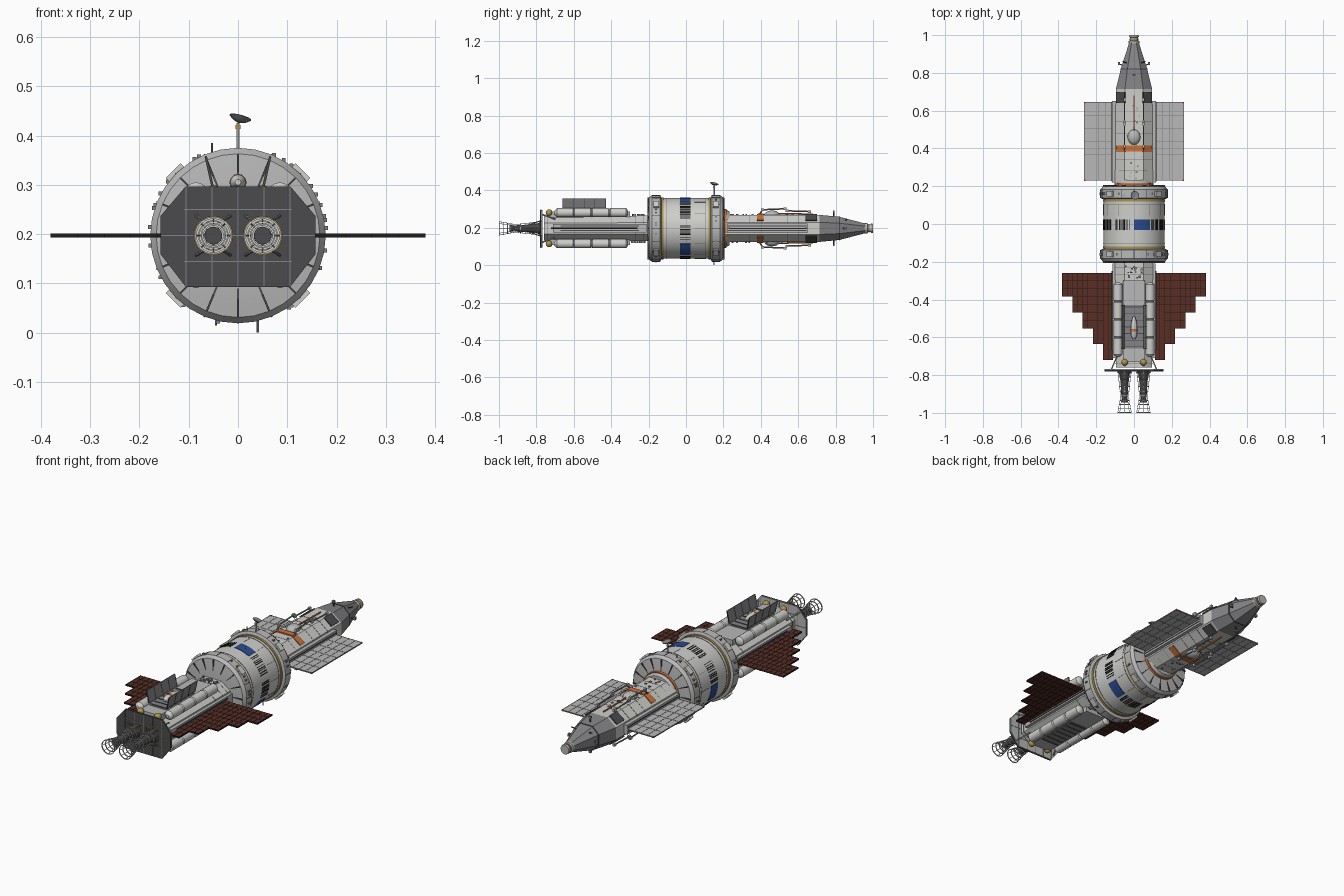
import bpy, bmesh, random
from math import sin, cos, pi, radians
from mathutils import Matrix, Vector

if "Cube" in bpy.data.objects:
    bpy.data.objects.remove(bpy.data.objects["Cube"])
random.seed(4)
ZC = 0.197  # height of the long axis


def material(name, *rgb):
    m = bpy.data.materials.new(name)
    m.use_nodes = True
    m.diffuse_color = (*rgb, 1)
    m.node_tree.nodes["Principled BSDF"].inputs["Base Color"].default_value = (*rgb, 1)
    return m


WHITE = material("white", .62, .62, .6)
LIGHT = material("light grey", .48, .48, .48)
MID = material("mid grey", .23, .23, .24)
DARK = material("dark grey", .07, .07, .075)
BLACK = material("black", .012, .012, .012)
BROWN = material("red brown", .1, .026, .018)
ORANGE = material("orange", .6, .17, .04)
BLUE = material("blue", .025, .07, .28)
GOLD = material("gold", .42, .29, .07)


def finish(name, bm, mat, smooth=False):
    bmesh.ops.recalc_face_normals(bm, faces=bm.faces)
    me = bpy.data.meshes.new(name)
    bm.to_mesh(me)
    bm.free()
    me.materials.append(mat)
    if smooth:
        me.polygons.foreach_set("use_smooth", [True] * len(me.polygons))
        me.set_sharp_from_angle(angle=radians(35))
    ob = bpy.data.objects.new(name, me)
    bpy.context.collection.objects.link(ob)
    return ob


def boxes(name, items, mat):
    """Each item: centre, size, optional turn about y."""
    bm = bmesh.new()
    for c, s, *turn in items:
        m = Matrix.Translation(c) @ Matrix.Rotation(turn[0] if turn else 0, 4, 'Y')
        bmesh.ops.create_cube(bm, size=1, matrix=m @ Matrix.Diagonal((*s, 1)))
    return finish(name, bm, mat)


def loft(name, section, stations, mat, x=0, z=ZC, smooth=False):
    """Sweep an x-z section along y; stations are (y, x scale, z scale)."""
    bm = bmesh.new()
    rings = [[bm.verts.new((x + sx * u, y, z + sz * v)) for u, v in section]
             for y, sx, sz in stations]
    n = len(section)
    for a, b in zip(rings, rings[1:]):
        for i in range(n):
            bm.faces.new((a[i], a[(i + 1) % n], b[(i + 1) % n], b[i]))
    bm.faces.new(rings[0])
    bm.faces.new(rings[-1])
    return finish(name, bm, mat, smooth)


def lathe(name, profile, mat, x=0, z=ZC, n=32):
    circle = [(sin(2 * pi * i / n), cos(2 * pi * i / n)) for i in range(n)]
    return loft(name, circle, [(y, r, r) for y, r in profile], mat, x, z, True)


def rods(name, segments, r, mat):
    bm = bmesh.new()
    for a, b in segments:
        a, b = Vector(a), Vector(b)
        m = Matrix.Translation((a + b) / 2) @ (b - a).to_track_quat('Z', 'Y').to_matrix().to_4x4()
        bmesh.ops.create_cone(bm, cap_ends=True, segments=6, radius1=r, radius2=r,
                              depth=(b - a).length, matrix=m)
    return finish(name, bm, mat, True)


def ring(name, x, y, r, t, mat, n=24):
    """Open band around a y axis."""
    bm = bmesh.new()
    prof = [(y - t, r - t), (y - t, r + t), (y + t, r + t), (y + t, r - t)]
    loops = [[bm.verts.new((x + q * sin(2 * pi * i / n), p, ZC + q * cos(2 * pi * i / n)))
              for i in range(n)] for p, q in prof]
    for a, b in zip(loops, loops[1:] + loops[:1]):
        for i in range(n):
            bm.faces.new((a[i], a[(i + 1) % n], b[(i + 1) % n], b[i]))
    return finish(name, bm, mat, True)


def ball(name, c, r, mat, scale=(1, 1, 1)):
    bm = bmesh.new()
    bmesh.ops.create_uvsphere(bm, u_segments=16, v_segments=10, radius=r,
                              matrix=Matrix.Translation(c) @ Matrix.Diagonal((*scale, 1)))
    return finish(name, bm, mat, True)


def polar(r, a, y):
    return (r * sin(a), y, ZC + r * cos(a))


# Central drum: barrel, flanges, gold bands
lathe("drum_barrel", [(-.15, .162), (.15, .162)], WHITE, n=48)
for s, tag in ((-1, "rear"), (1, "front")):
    lathe(tag + "_flange", [(s * .132, .165), (s * .138, .178), (s * .182, .178), (s * .198, .166),
                            (s * .2, .15), (s * .207, .1)], LIGHT, n=32)
    lathe(tag + "_gold_band", [(s * .12, .165), (s * .131, .165)], GOLD, n=48)
    lathe(tag + "_dark_band", [(s * .104, .1635), (s * .107, .1635)], MID, n=48)
    spokes = [i * pi / 8 for i in range(16)]
    boxes(tag + "_flange_ribs", [(polar(.132, a, s * .2), (.004, .012, .066), a) for a in spokes], DARK)
    boxes(tag + "_rim_seams", [(polar(.1765, a, s * .16), (.003, .044, .005), a) for a in spokes], DARK)
    boxes(tag + "_flange_pads", [(polar(.18, a, s * .16), (.042, .03, .012), a)
                                 for a in spokes[2::4]], WHITE)
    boxes(tag + "_rim_details", [(polar(.179, random.uniform(0, 2 * pi), s * .16), (.008, .012, .008))
                                 for _ in range(14)], MID)

# Painted drum markings repeat three times around
bars, blues = [], []
for k in range(3):
    base = k * 120
    for d in range(2, 32, 3):
        a = radians(base + d)
        blues.append((polar(.1625, a, -.003), (.0095, .056, .003), a))
    for d in (36, 39, 44, 47, 50, 55, 59, 62, 66, 70, 84, 87, 92, 95, 99, 102, 107, 111):
        a = radians(base + d)
        bars.append((polar(.1625, a, -.003), (random.choice((.003, .005)), .056, .003), a))
boxes("blue_markings", blues, BLUE)
boxes("black_markings", bars, BLACK)
boxes("drum_seams", [(polar(.162, a * pi / 6, .075), (.002, .06, .002), a * pi / 6)
                     for a in range(12)], MID)

# Forward hull: eight-sided body, tapering nose
OCT = [(-1, -.45), (-.5, -1), (.5, -1), (1, -.45), (1, .45), (.5, 1), (-.5, 1), (-1, .45)]
loft("forward_hull", OCT, [(.19, .1, .073), (.715, .096, .072)], WHITE)
loft("nose", OCT, [(.715, .096, .072), (.82, .07, .062), (.965, .024, .024)], MID)
loft("nose_seam", OCT, [(.817, .072, .064), (.823, .071, .063)], DARK)
lathe("nose_collar", [(.955, .028), (.97, .028), (.972, .02), (.988, .02), (.99, .026), (1, .024)], LIGHT, n=16)
lathe("nose_gold_ring", [(.975, .023), (.982, .023)], GOLD, n=16)
lathe("orange_collar", [(.204, .105), (.217, .103)], ORANGE)
lathe("hull_collar", [(.217, .098), (.232, .09)], LIGHT)
for i, y in enumerate((.28, .34, .48, .54, .6)):
    loft("hull_seam_%d" % i, OCT, [(y, .0985, .0735), (y + .002, .0985, .0735)], MID)


def bevel_patch(name, y0, y1, mat):
    """Plates on the four slanted hull faces."""
    for i, (sx, sz) in enumerate(((1, 1), (-1, 1), (1, -1), (-1, -1))):
        sec = [(sx * .043, sz * .068), (sx * .049, sz * .077), (sx * .094, sz * .044), (sx * .088, sz * .038)]
        loft("%s_%d" % (name, i), sec, [(y0, 1, 1), (y1, 1, 1)], mat)


bevel_patch("dark_window", .64, .7, DARK)
bevel_patch("orange_stripe", .38, .415, ORANGE)
for s, tag in ((1, "top"), (-1, "bottom")):
    ball(tag + "_dome", (0, .46, ZC + s * .072), .034, LIGHT, (1, 1.2, .7))
    boxes(tag + "_orange_block", [((0, .4, ZC + s * .074), (.1, .03, .01))], ORANGE)
    rods(tag + "_orange_rail", [((0, .43, ZC + s * .08), (0, .68, ZC + s * .076))], .004, ORANGE)
    # Jointed arms folded along the hull
    for x in (-.05, .05):
        pts = [(x, y, ZC + s * h) for y, h in ((.39, .07), (.41, .1), (.53, .105), (.54, .094), (.66, .09))]
        rods(tag + "_arm", list(zip(pts, pts[1:])), .004, MID)
        boxes(tag + "_arm_joints", [(p, (.011, .016, .013)) for p in pts[1:]], LIGHT)
    # Short nose aerials
    rods(tag + "_aerials", [((s * .06, .84, ZC), (s * .085, .85, ZC)),
                            ((0, .79, ZC + s * .06), (0, .79, ZC + s * .092)),
                            ((s * .03, .85, ZC + .04), (s * .06, .86, ZC + .05))], .003, DARK)
    boxes(tag + "_aerial_heads", [((s * .08, .85, ZC), (.01, .014, .014)),
                                  ((0, .79, ZC + s * .09), (.014, .01, .01))], MID)

# Aft hull with its cargo spine
loft("aft_hull", OCT, [(-.76, .096, .065), (-.19, .1, .068)], WHITE)
boxes("aft_spine", [((0, -.515, ZC), (.115, .43, .18))], LIGHT)
boxes("bay_floor", [((0, -.545, ZC + s * .0905), (.1, .23, .004)) for s in (1, -1)], MID)
boxes("bay_slats", [((0, -.65 + i * .035, ZC + s * .093), (.1, .004, .004))
                    for i in range(7) for s in (1, -1)], DARK)
lathe("stowed_pod", [(-.61, .006), (-.59, .016), (-.53, .017), (-.49, .006)], WHITE, z=.305, n=12)
lathe("stowed_pod_band", [(-.57, .0175), (-.555, .0175)], ORANGE, z=.305, n=12)
for i, y in enumerate((-.23, -.27, -.33, -.74)):
    loft("aft_seam_%d" % i, OCT, [(y, .1005, .0685), (y + .002, .1005, .0685)], MID)

for s, tag in ((1, "left"), (-1, "right")):
    # Open bay doors
    door = [(s * .05, .1), (s * .053, .1), (s * .067, .161), (s * .064, .161)]
    loft(tag + "_bay_door", door, [(-.66, 1, 1), (-.43, 1, 1)], MID)
    boxes(tag + "_door_ribs", [((s * .0585, -.66 + i * .0575, ZC + .13), (.005, .003, .062), s * .22)
                               for i in range(5)], DARK)
    # Side rails
    boxes(tag + "_forward_rail", [((s * .106, .435, ZC), (.02, .43, .05))], LIGHT)
    boxes(tag + "_aft_rail", [((s * .105, -.46, ZC), (.018, .5, .045))], LIGHT)
    boxes(tag + "_rail_grooves", [((s * .112, y, ZC + h), (.012, .42, .005))
                                  for y in (.435, -.46) for h in (-.012, .012)], DARK)
    # Segmented tanks
    for h, pos in ((.084, "upper"), (-.082, "lower")):
        prof = [(-.705, .008), (-.695, .02)]
        for i in range(4):
            y = -.69 + i * .095
            prof += [(y, .024), (y + .085, .024), (y + .09, .02)]
        lathe("%s_%s_tank" % (tag, pos), prof + [(-.31, .008)], WHITE, x=s * .085, z=ZC + h, n=16)
        ball("%s_%s_end_ball" % (tag, pos), (s * .05, -.732, ZC + h), .018, GOLD)
    # Pale forward wing with its grid
    boxes(tag + "_pale_panel", [((s * .19, .4375, ZC), (.15, .415, .004))], LIGHT)
    boxes(tag + "_pale_grid", [((s * (.115 + i * .0375), .4375, ZC), (.002, .417, .006)) for i in range(5)]
          + [((s * .19, .23 + i * .0692, ZC), (.152, .002, .006)) for i in range(7)], MID)
    boxes(tag + "_panel_tips", [((s * .262, y, ZC), (.008, .008, .008)) for y in (.232, .643)], ORANGE)
    # Stepped brown wing with its grid
    steps = [(.11 + .054 * i, -.72 + .0845 * i) for i in range(5)]
    panels, lines = [], []
    for x, y in steps:
        y = min(y, -.381)
        mid, size = (y - .26) / 2, -.26 - y
        panels.append((((x + .027) * s, mid, ZC), (.054, size, .006)))
        lines += [((s * (x + d), mid, ZC), (.0025, size + .002, .008)) for d in (.027, .053)]
        lines += [((s * (x + .027), y + k * .0423, ZC), (.054, .002, .008)) for k in range(int(size / .0423) + 1)]
    boxes(tag + "_brown_panel", panels, BROWN)
    boxes(tag + "_brown_grid", lines, BLACK)

# Aft shield plate
PLATE = [(-.157, -.038), (-.106, -.104), (.106, -.104), (.157, -.038),
         (.157, .04), (.106, .1), (-.106, .1), (-.157, .04)]
loft("shield_plate", PLATE, [(-.779, 1, 1), (-.772, 1, 1)], DARK)
loft("shield_lining", PLATE, [(-.772, .99, .99), (-.768, .99, .99)], LIGHT)
boxes("shield_grid", [((x * .053, -.7735, ZC - .002), (.002, .014, .2)) for x in range(-2, 3)]
      + [((0, -.7735, ZC + z * .053), (.31 if abs(z) < 1 else .22, .014, .002)) for z in (-1, 0, 1)], MID)
rods("shield_braces", [((a * .09, -.7, ZC + b * .05), (a * .12, -.77, ZC + b * .075))
                       for a in (1, -1) for b in (1, -1)], .004, LIGHT)

# Twin engines with open ringed nozzles
for x, tag in ((.05, "left"), (-.05, "right")):
    lathe(tag + "_engine_core", [(-.775, .034), (-.8, .026), (-.84, .02), (-.9, .018), (-.92, .012), (-.945, .018)],
          DARK, x=x, n=16)
    ring(tag + "_engine_gold", x, -.785, .038, .002, GOLD)
    for i, (y, r) in enumerate(((-.81, .031), (-.835, .027), (-.86, .027), (-.885, .024), (-.91, .02),
                                (-.935, .022), (-.955, .027), (-.975, .032), (-.998, .036))):
        ring("%s_engine_ring_%d" % (tag, i), x, y, r, .002, WHITE)
    ribs = []
    for k in range(8):
        a = k * pi / 4
        pts = [(x + r * sin(a), y, ZC + r * cos(a)) for y, r in ((-.78, .036), (-.91, .02), (-.998, .036))]
        ribs += zip(pts, pts[1:])
    rods(tag + "_engine_ribs", ribs, .0014, LIGHT)
    rods(tag + "_engine_struts", [((x + dx, -.78, ZC + dz), (x, -.84, ZC + dz * .5))
                                  for dx in (-.035, .035) for dz in (-.04, .04)], .003, MID)

# Dish and whip aerials on the drum
rods("dish_mast", [((0, .15, .37), (0, .15, .425))], .004, WHITE)
boxes("dish_pivot", [((0, .15, .417), (.01, .01, .008))], GOLD)
dish = lathe("dish", [(-.004, .004), (0, .014), (.007, .023), (.008, .022), (.003, .004)], MID, z=0, n=20)
dish.rotation_euler = (radians(78), radians(15), 0)
dish.location = (.003, .15, .43)
rods("whip_aerials", [((.04, .15, 0), (.04, .15, .03)), ((-.053, .15, .36), (-.053, .15, .385)),
                      ((-.045, -.16, .015), (-.045, -.16, .03))], .0025, MID)

# Scattered hull fittings
fits = []
for _ in range(70):
    y = random.choice((random.uniform(.24, .63), random.uniform(-.3, -.22)))
    fits.append(((random.uniform(-.045, .045), y, ZC + random.choice((-1, 1)) * .072),
                 (random.uniform(.004, .012), random.uniform(.004, .014), .01)))
boxes("hull_fittings", fits[:40], MID)
boxes("hull_pale_fittings", fits[40:], LIGHT)
